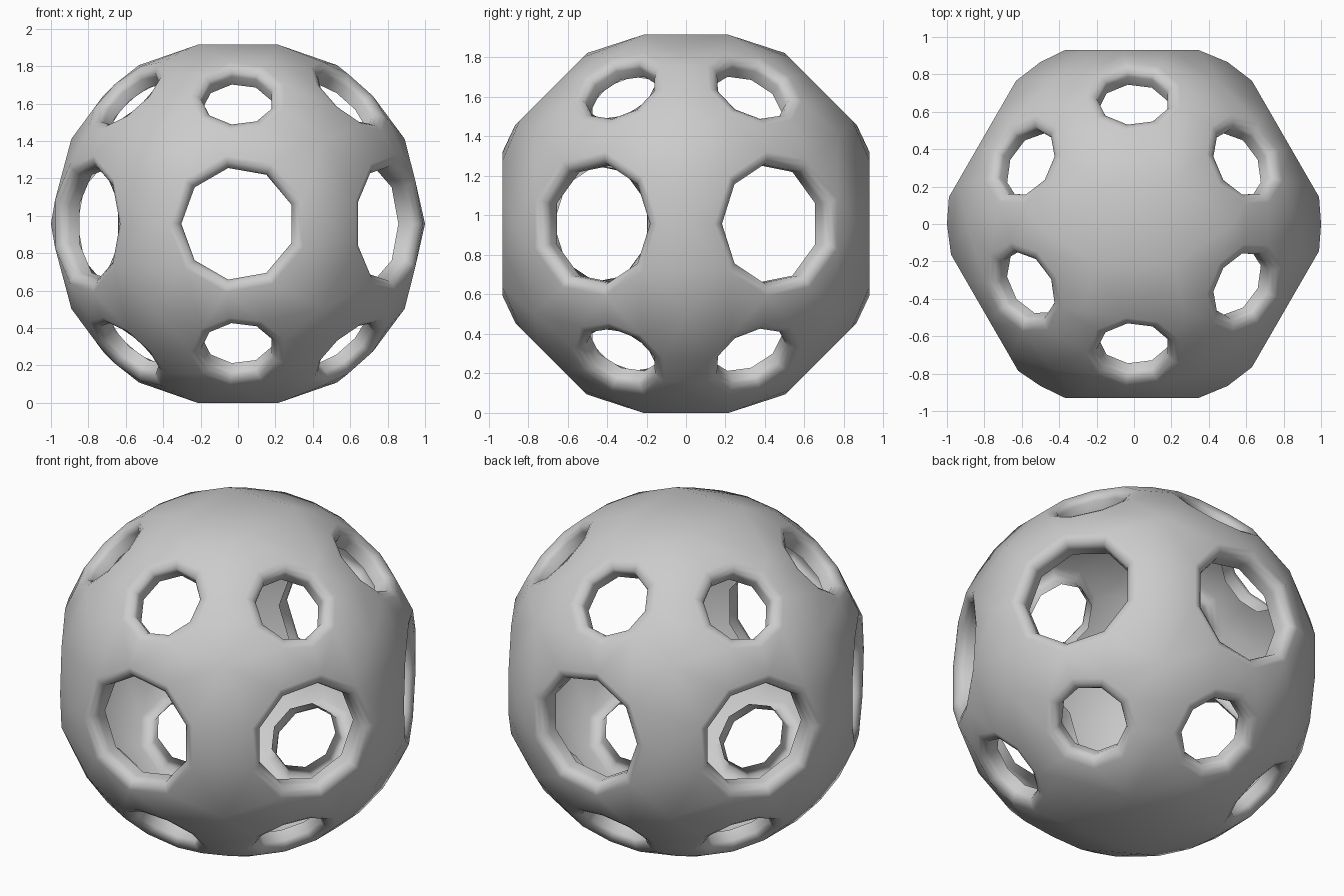
import bpy, bmesh
from math import radians, cos, sin, pi
from mathutils import Vector

if "Cube" in bpy.data.objects:
    bpy.data.objects.remove(bpy.data.objects["Cube"])

CENTRE = Vector((0, 0, 0.9575))
SIDES = 9
# lip profiles (radius, distance from the ball centre), from the outer rim inward
BIG = [(0.37, 0.929), (0.338, 0.924), (0.312, 0.905), (0.303, 0.875), (0.303, 0.815)]
SMALL = [(0.26, 0.966), (0.228, 0.962), (0.2, 0.948), (0.191, 0.925), (0.191, 0.865)]


def direction(az, el):
    a, e = radians(az), radians(el)
    return Vector((cos(e) * cos(a), cos(e) * sin(a), sin(e)))


def ring(bm, az, el, r, d, turn):
    n = direction(az, el)
    side = direction(az + 90, 0) * turn
    up = n.cross(side)
    return [bm.verts.new(n * d + r * (side * cos(2 * pi * i / SIDES) + up * sin(2 * pi * i / SIDES)))
            for i in range(SIDES)]


bm = bmesh.new()

# hole rims: six large around the middle, six small above and six small below
turns = {30: -1, 90: 1, 150: 1, 210: 1, 270: -1, 330: 1}
holes = []
owner = {}
for az, turn in turns.items():
    for el, profile in ((0, BIG), (45, SMALL), (-45, SMALL)):
        rim = ring(bm, az, el, *profile[0], turn)
        for v in rim:
            owner[v] = len(holes)
        holes.append((az, el, profile, turn, rim))

# filler points: square flats at the poles and points between the holes
for sz in (-1, 1):
    for sx in (-1, 1):
        for sy in (-1, 1):
            bm.verts.new((sx * 0.215, sy * 0.215, sz * 0.9575))
for az in range(0, 360, 60):
    for el in (-58, -27, 0, 27, 58):
        bm.verts.new(direction(az, el))

# ball skin, opened at each rim
bmesh.ops.convex_hull(bm, input=list(bm.verts))
caps = []
for f in bm.faces:
    ids = {owner.get(v, -1) for v in f.verts}
    if len(ids) == 1 and -1 not in ids:
        caps.append(f)
bmesh.ops.delete(bm, geom=caps, context='FACES_ONLY')
bmesh.ops.delete(bm, geom=[e for e in bm.edges if not e.link_faces], context='EDGES')

# rounded lips turned into the ball
for az, el, profile, turn, rim in holes:
    last = rim
    for r, d in profile[1:]:
        new = ring(bm, az, el, r, d, turn)
        for i in range(SIDES):
            j = (i + 1) % SIDES
            bm.faces.new((last[i], last[j], new[j], new[i]))
        last = new

bmesh.ops.recalc_face_normals(bm, faces=list(bm.faces))
# make the outer skin face outward
skin = max(bm.faces, key=lambda f: abs(f.calc_center_median().z))
if skin.normal.dot(skin.calc_center_median()) < 0:
    bmesh.ops.reverse_faces(bm, faces=list(bm.faces))
bmesh.ops.translate(bm, verts=list(bm.verts), vec=CENTRE)
for f in bm.faces:
    f.smooth = True

mesh = bpy.data.meshes.new("perforated_ball")
bm.to_mesh(mesh)
bm.free()
ball = bpy.data.objects.new("perforated_ball", mesh)
bpy.context.collection.objects.link(ball)
